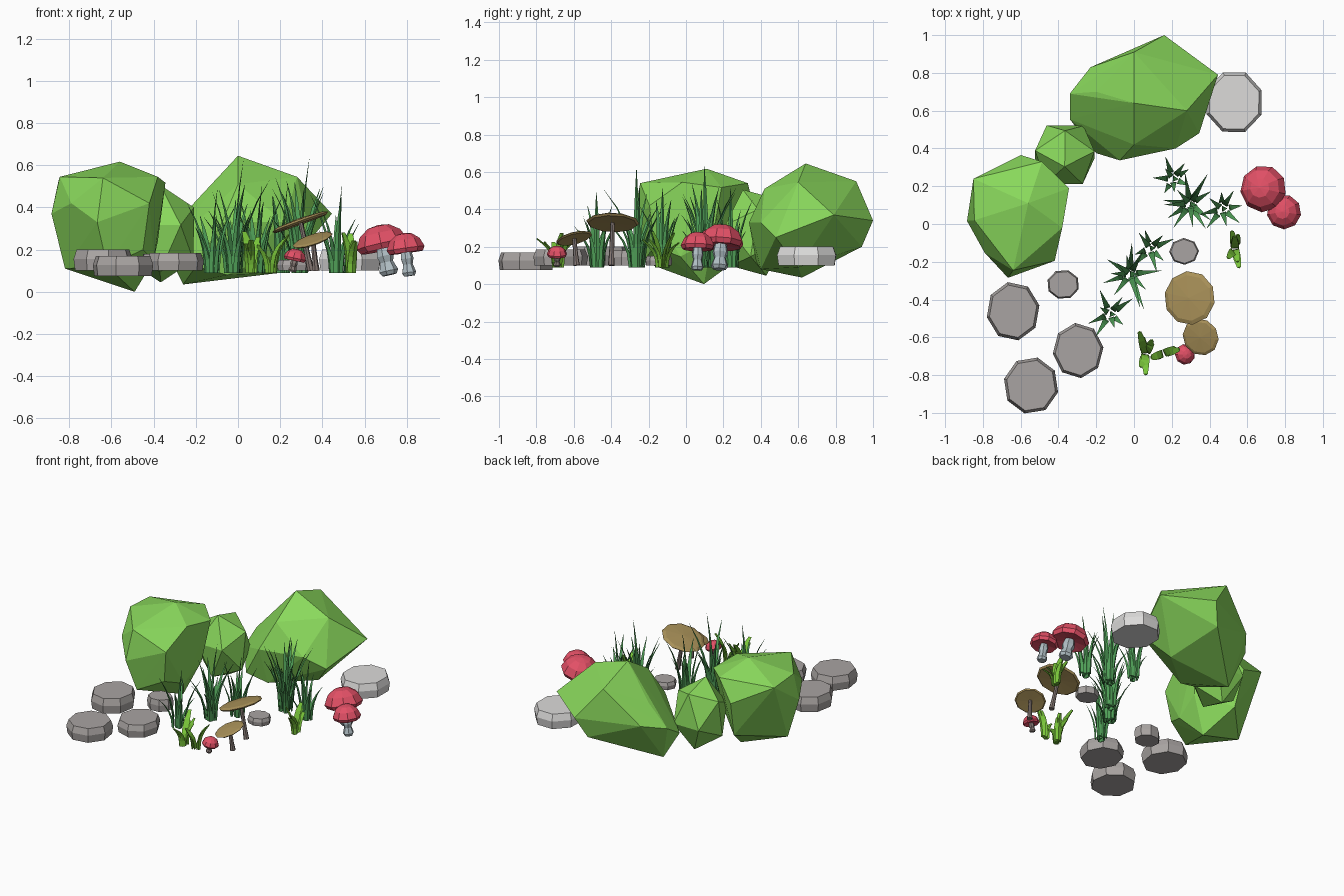
import bpy, bmesh, math, random
from mathutils import Matrix, Vector

if "Cube" in bpy.data.objects:
    bpy.data.objects.remove(bpy.data.objects["Cube"])

random.seed(7)


def material(name, r, g, b):
    m = bpy.data.materials.new(name)
    lin = [((c / 255 + 0.055) / 1.055) ** 2.4 for c in (r, g, b)]
    m.diffuse_color = (*lin, 1)
    m.use_nodes = True
    m.node_tree.nodes["Principled BSDF"].inputs["Base Color"].default_value = m.diffuse_color
    return m


BUSH = material("bush green", 138, 217, 92)
GRASS = material("grass green", 80, 160, 88)
LEAF = material("leaf green", 122, 198, 58)
ROCK = material("rock grey", 169, 164, 162)
PALE = material("pale rock grey", 220, 219, 218)
RED = material("cap red", 226, 80, 102)
BROWN = material("cap brown", 168, 144, 88)
STEM = material("pale stem grey", 178, 192, 198)
DARK_STEM = material("brown stem", 134, 121, 116)


def finish(name, bm, mat):
    bmesh.ops.recalc_face_normals(bm, faces=bm.faces[:])
    me = bpy.data.meshes.new(name)
    bm.to_mesh(me)
    bm.free()
    me.materials.append(mat)
    ob = bpy.data.objects.new(name, me)
    bpy.context.collection.objects.link(ob)
    return ob


def hull(name, points, mat):
    bm = bmesh.new()
    for p in points:
        bm.verts.new(p)
    bmesh.ops.convex_hull(bm, input=bm.verts[:])
    loose = [v for v in bm.verts if not v.link_faces]
    bmesh.ops.delete(bm, geom=loose, context='VERTS')
    finish(name, bm, mat)


def lathe(name, profile, sides, matrix, mat, phase=0.0):
    """Revolve (radius, height) pairs around the local z axis."""
    bm = bmesh.new()
    rings = []
    for r, z in profile:
        n = 1 if r == 0 else sides
        rings.append([bm.verts.new(matrix @ Vector((
            r * math.cos(phase + math.tau * i / n),
            r * math.sin(phase + math.tau * i / n), z))) for i in range(n)])
    for a, b in zip(rings, rings[1:]):
        for i in range(sides):
            j = (i + 1) % sides
            if len(a) == 1:
                bm.faces.new((a[0], b[i], b[j]))
            elif len(b) == 1:
                bm.faces.new((a[i], a[j], b[0]))
            else:
                bm.faces.new((a[i], a[j], b[j], b[i]))
    for ring in (rings[0], rings[-1]):
        if len(ring) > 1:
            bm.faces.new(ring)
    finish(name, bm, mat)


def mushroom(name, base, top, tilt, cap, stem, sides, cap_mat, stem_mat):
    """Stem from base to top, cap on its end with its axis along tilt."""
    base, top = Vector(base), Vector(top)
    h = (top - base).length

    def frame(origin, axis):
        return Matrix.Translation(origin) @ Vector(axis).to_track_quat('Z', 'Y').to_matrix().to_4x4()

    lathe(name + "_stem", [(r, z * h) for r, z in stem], 7, frame(base, top - base), stem_mat)
    lathe(name + "_cap", cap, sides, frame(top, tilt), cap_mat, 0.2)


def add_blade(bm, base, angle, reach, height, width, widths, bend):
    """Curved blade with a folded three-sided cross-section."""
    out = Vector((math.cos(angle), math.sin(angle), 0))
    side = Vector((-out.y, out.x, 0))
    rings = []
    last = len(widths) - 1
    for i, k in enumerate(widths):
        t = i / last
        c = base + out * reach * t ** bend + Vector((0, 0, height * t ** 0.9))
        w = width * k / 2
        ridge = (out - Vector((0, 0, 0.6 * t))) * w * 0.6
        rings.append([bm.verts.new(p) for p in (c - side * w, c + ridge, c + side * w)])
    for a, b in zip(rings, rings[1:]):
        for i in range(3):
            j = (i + 1) % 3
            bm.faces.new((a[i], a[j], b[j], b[i]))
    bm.faces.new(rings[0])
    bm.faces.new(rings[-1])


# Bushes
hull("large_bush", [
    (0, .64, .645), (.28, .6, .545), (0, .91, .55), (0, .42, .51), (-.2, .7, .43),
    (.16, 1, .34), (.445, .79, .37), (.345, .48, .25), (.22, .4, .33), (-.075, .337, .33),
    (-.2, .375, .12), (-.34, .555, .2), (-.34, .69, .28), (-.23, .83, .32),
    (.1, .94, .2), (-.26, .62, .035), (.2, .6, .09), (-.05, .4, .08)], BUSH)
hull("left_bush", [
    (-.56, .11, .617), (-.85, .24, .53), (-.487, .33, .54), (-.344, .19, .517),
    (-.38, -.02, .545), (-.64, -.245, .54), (-.845, .02, .545), (-.79, -.153, .42),
    (-.42, -.195, .42), (-.667, -.285, .33), (-.884, .016, .37), (-.6, .365, .4),
    (-.82, .05, .11), (-.49, .096, 0), (-.40, -.03, .147), (-.38, .14, .24),
    (-.58, .3, .15), (-.62, -.23, .12), (-.45, -.17, .2)], BUSH)

bm = bmesh.new()
bmesh.ops.create_icosphere(bm, subdivisions=1, radius=1, matrix=(
    Matrix.Translation((-.367, .367, .275)) @ Matrix.Diagonal((.185, .185, .245, 1))
    @ Matrix.Rotation(.35, 4, 'X') @ Matrix.Rotation(.3, 4, 'Z')))
finish("small_bush", bm, BUSH)

# Rocks: x, y, base, x radius, y radius, height
rocks = [(-.64, -.462, .1, .142, .157, .1, ROCK), (-.545, -.855, .075, .147, .152, .095, ROCK),
         (-.296, -.67, .1, .135, .147, .085, ROCK), (-.375, -.32, .1, .087, .079, .08, ROCK),
         (.265, -.145, .1, .079, .071, .05, ROCK), (.53, .645, .1, .157, .17, .1, PALE)]
for i, (x, y, z, rx, ry, h, mat) in enumerate(rocks):
    m = Matrix.Translation((x, y, z)) @ Matrix.Diagonal((rx, ry, h, 1))
    lathe(f"rock_{i + 1}", [(.95, 0), (1, .55), (.9, 1)], 8, m, mat, .2 + .35 * i)

# Red mushrooms: base, cap seat, cap radius, cap height
RED_STEM = [(.75, 0), (1, .15), (.68, .5), (.9, .75), (.7, 1.1)]
for i, (base, top, r, h) in enumerate([
        ((.717, .178, .08), (.69, .185, .2), .125, .12),
        ((.812, .06, .075), (.797, .063, .185), .092, .095),
        ((.257, -.69, .095), (.268, -.69, .147), .055, .058)]):
    cap = [(0, .15 * h), (.88 * r, 0), (r, .22 * h), (.8 * r, .65 * h), (.42 * r, .93 * h), (0, h)]
    mushroom(f"red_mushroom_{i + 1}", base, top, Vector(top) - Vector(base), cap,
             [(k * r * .38, z) for k, z in RED_STEM], 9, RED, STEM if i < 2 else DARK_STEM)

# Brown mushrooms with flat tilted caps
for i, (base, top, tilt, r) in enumerate([
        ((.345, -.4, .1), (.298, -.392, .322), (-.36, .03, 1), .143),
        ((.37, -.585, .1), (.355, -.597, .24), (-.33, -.25, 1), .1)]):
    cap = [(0, .03 * r), (.92 * r, 0), (r, .07 * r), (.85 * r, .14 * r), (0, .2 * r)]
    mushroom(f"brown_mushroom_{i + 1}", base, top, tilt, cap,
             [(.018, 0), (.014, .3), (.011, 1.02)], 10, BROWN, DARK_STEM)

# Tall grass clumps: x, y, reach, height, blade count
for i, (x, y, reach, h, n) in enumerate([
        (.206, .24, .12, .42, 9), (.296, .106, .17, .54, 13), (.466, .08, .11, .42, 9),
        (.085, -.13, .12, .42, 9), (-.02, -.265, .18, .53, 13), (-.127, -.476, .12, .4, 9)]):
    bm = bmesh.new()
    for k in range(n):
        a = math.tau * (k * .382 + random.uniform(-.04, .04))
        size = 1 if k == 0 else random.uniform(.45, .88)
        d = .04 * math.sqrt(k / n)
        root = Vector((x + d * math.cos(a), y + d * math.sin(a), .09))
        add_blade(bm, root, a, reach * (.25 if k == 0 else random.uniform(.4, 1)), h * size,
                  .034, (.9, 1, .75, .45, .05), 2.0)
    finish(f"grass_clump_{i + 1}", bm, GRASS)

# Low broad-leaved plants: x, y, spread direction, leaf count
for i, (x, y, axis, n) in enumerate([(.06, -.685, 1.4, 7), (.16, -.685, .1, 4), (.535, -.13, 1.3, 7)]):
    bm = bmesh.new()
    for k in range(n):
        a = axis + math.pi * k + random.uniform(-.5, .5)
        d = .03 * k / n
        root = Vector((x + d * math.cos(a), y + d * math.sin(a), .09))
        add_blade(bm, root, a, random.uniform(.04, .1) * (.7 if n < 5 else 1),
                  random.uniform(.12, .2), .042, (.9, 1, 1, .9, .5), 2.4)
    finish(f"leafy_plant_{i + 1}", bm, LEAF)
